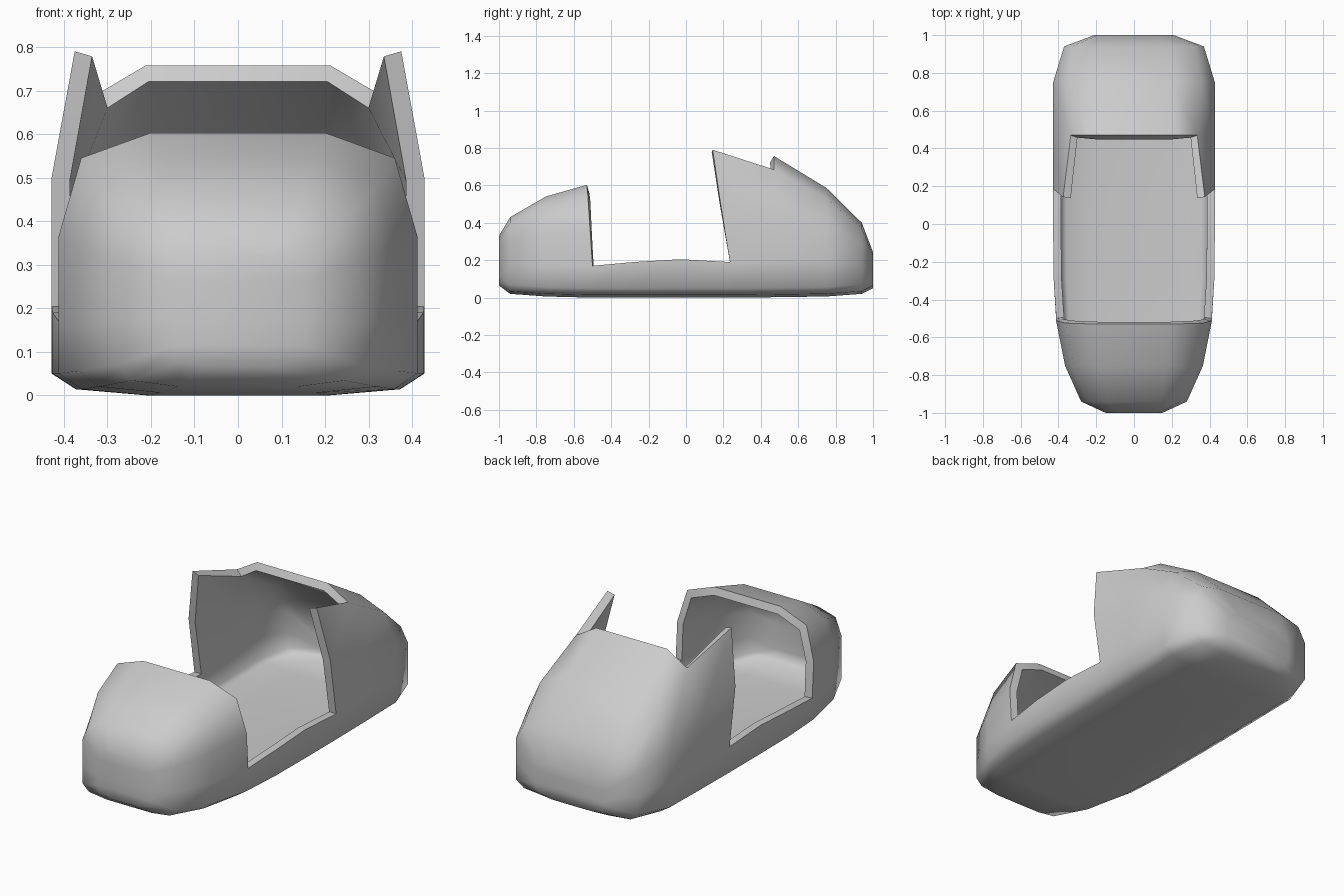
import bpy, bmesh

if "Cube" in bpy.data.objects:
    bpy.data.objects.remove(bpy.data.objects["Cube"])

# Cross-sections along the body:
# y, half width, bottom z, sill z, side-top z, shoulder x, shoulder z, roof x, roof z
SECTIONS = [
    (-1.00, .150, .065, .17, .26, .130, .315, .080, .330),
    (-0.94, .280, .020, .17, .31, .245, .400, .140, .430),
    (-0.75, .365, .006, .17, .34, .320, .485, .175, .540),
    (-0.51, .412, .000, .17, .365, .360, .545, .200, .603),   # bonnet rim
    (-0.28, .426, .000, .19, .40, .370, .60, .21, .70),
    (-0.03, .428, .000, .205, .45, .375, .70, .21, .78),
    (0.235, .428, .000, .19, .50, .375, .79, .21, .87),       # wing leading edge
    (0.47, .428, .002, .20, .45, .335, .685, .213, .757),     # roof rim
    (0.75, .428, .006, .20, .37, .355, .530, .212, .587),
    (0.94, .370, .020, .17, .29, .325, .370, .200, .400),
    (1.00, .210, .050, .12, .18, .190, .225, .120, .243),
]
# y lean of the two edges bordering the side opening (per row, bottom to top)
LEAN = {3: (0, 0, 0, .01, -.003, -.015, -.02),
        6: (0, 0, 0, 0, -.05, -.092, -.10)}


def half_section(i):
    y, w, b, sill, side, sx, sz, rx, rz = SECTIONS[i]
    pts = [(.49 * w, b), (.87 * w, b + .014), (w, b + .05), (w, sill),
           (w, side), (sx, sz), (rx, rz)]
    lean = LEAN.get(i, (0,) * 7)
    return [(x, y + dy, z) for (x, z), dy in zip(pts, lean)]


bm = bmesh.new()
rings = []
for i in range(len(SECTIONS)):
    half = half_section(i)
    loop = half + [(-x, y, z) for x, y, z in reversed(half)]
    rings.append([bm.verts.new(p) for p in loop])

# Skin, leaving out the side opening and the roof between the wings
for i in range(len(rings) - 1):
    a, b = rings[i], rings[i + 1]
    for j in range(14):
        if 3 <= i <= 5 and 3 <= j <= 9:
            continue
        if i == 6 and 5 <= j <= 7:
            continue
        k = (j + 1) % 14
        bm.faces.new((a[j], b[j], b[k], a[k]))

# Nose and tail caps
for ring, flip in ((rings[0], False), (rings[-1], True)):
    for j in range(6):
        quad = [ring[j], ring[j + 1], ring[12 - j], ring[13 - j]]
        bm.faces.new(quad[::-1] if flip else quad)

bmesh.ops.delete(bm, geom=[v for v in bm.verts if not v.link_faces], context='VERTS')
mesh = bpy.data.meshes.new("body_shell")
bm.to_mesh(mesh)
bm.free()
body = bpy.data.objects.new("body_shell", mesh)
bpy.context.collection.objects.link(body)

# Wall thickness, inwards
solid = body.modifiers.new("wall", 'SOLIDIFY')
solid.thickness = .042
solid.offset = -1
solid.use_even_offset = True

bpy.context.view_layer.objects.active = body
body.select_set(True)
bpy.ops.object.modifier_apply(modifier=solid.name)
bpy.ops.object.shade_smooth_by_angle(angle=1.1)
